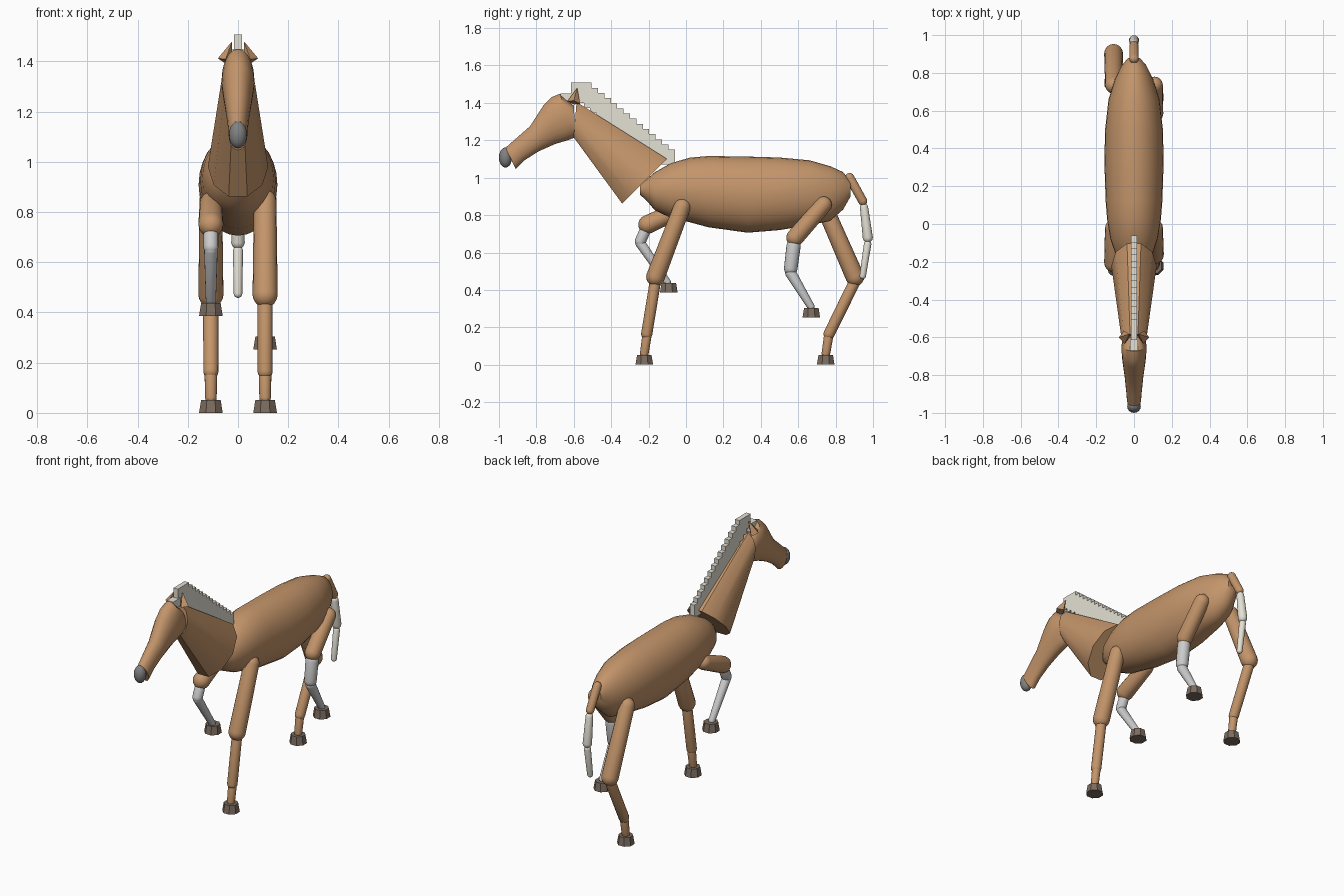
import bpy, bmesh, math
from mathutils import Vector

if "Cube" in bpy.data.objects:
    bpy.data.objects.remove(bpy.data.objects["Cube"])


def material(name, rgb):
    m = bpy.data.materials.new(name)
    m.diffuse_color = (*rgb, 1)
    m.use_nodes = True
    m.node_tree.nodes["Principled BSDF"].inputs["Base Color"].default_value = m.diffuse_color
    return m


COAT = material("coat", (0.55, 0.30, 0.145))
HAIR = material("hair", (0.78, 0.75, 0.66))
HOOF = material("hoof", (0.20, 0.15, 0.115))
NOSE = material("nose", (0.22, 0.22, 0.22))


def finish(name, bm, mat=None, angle=40):
    bmesh.ops.recalc_face_normals(bm, faces=bm.faces)
    me = bpy.data.meshes.new(name)
    bm.to_mesh(me)
    bm.free()
    ob = bpy.data.objects.new(name, me)
    bpy.context.collection.objects.link(ob)
    if mat:
        me.materials.append(mat)
    if angle:
        bpy.context.view_layer.objects.active = ob
        ob.select_set(True)
        bpy.ops.object.shade_smooth_by_angle(angle=math.radians(angle))
        ob.select_set(False)
    return ob


def loft(name, rings, sides, mat=None, angle=40, turn=0.0):
    """Rings are (centre, half axis u, half axis v), bridged and capped."""
    bm = bmesh.new()
    loops = []
    for c, u, v in rings:
        ts = [math.tau * (i + turn) / sides for i in range(sides)]
        loops.append([bm.verts.new(c + u * math.cos(t) + v * math.sin(t)) for t in ts])
    for a, b in zip(loops, loops[1:]):
        for i in range(sides):
            j = (i + 1) % sides
            bm.faces.new((a[i], a[j], b[j], b[i]))
    bm.faces.new(loops[0])
    bm.faces.new(loops[-1])
    return finish(name, bm, mat, angle)


def sections(name, rows, sides, mat, turn=0.0):
    """Rows are (top y, top z, bottom y, bottom z, half width)."""
    rings = []
    for ty, tz, by, bz, w in rows:
        t, b = Vector((0, ty, tz)), Vector((0, by, bz))
        rings.append(((t + b) / 2, Vector((w, 0, 0)), (t - b) / 2))
    return loft(name, rings, sides, mat, turn=turn)


def limb(name, x, p, q, r0, r1, mat=None):
    """Tapered rod with round ends between two (y, z) points."""
    a, b = Vector((x, *p)), Vector((x, *q))
    d = (b - a).normalized()
    n = Vector((1, 0, 0)).cross(d)
    prof = []
    for k in range(5):
        t = math.radians(8 + 82 * k / 4)
        prof.append((a - d * r0 * math.cos(t), r0 * math.sin(t)))
    for k in range(5):
        t = math.radians(90 - 82 * k / 4)
        prof.append((b + d * r1 * math.cos(t), r1 * math.sin(t)))
    return loft(name, [(c, Vector((r, 0, 0)), n * r) for c, r in prof], 16, mat)


def hoof(name, x, y, z):
    rings = [(Vector((x, y, z + h)), Vector((r, 0, 0)), Vector((0, r, 0)))
             for h, r in ((0, 0.051), (0.052, 0.042))]
    return loft(name, rings, 8, HOOF, angle=0, turn=0.5)


def box(name, size, centre, mat):
    bm = bmesh.new()
    bmesh.ops.create_cube(bm, size=1)
    bmesh.ops.scale(bm, vec=size, verts=bm.verts)
    bmesh.ops.translate(bm, vec=centre, verts=bm.verts)
    return finish(name, bm, mat, 0)


# Barrel body: y, top z, bottom z, half width
body = [(-.246, .96, .91, .03), (-.20, 1.0, .865, .07), (-.166, 1.03, .825, .095),
        (-.08, 1.078, .785, .125), (.02, 1.107, .762, .142), (.12, 1.116, .735, .15),
        (.33, 1.113, .706, .157), (.50, 1.108, .72, .153), (.66, 1.093, .747, .135),
        (.77, 1.062, .768, .10), (.84, 1.03, .83, .065), (.88, .98, .90, .03)]
sections("body", [(y, t, y, b, w) for y, t, b, w in body], 28, COAT)

# Neck and head
sections("neck", [(-.096, 1.107, -.348, .856, .12), (-.585, 1.41, -.6, 1.21, .068)],
         10, COAT, turn=0)
sections("head", [(-.965, 1.16, -.91, 1.046, .037), (-.92, 1.20, -.862, 1.094, .041),
                  (-.834, 1.275, -.79, 1.14, .049), (-.76, 1.39, -.70, 1.18, .061),
                  (-.72, 1.43, -.65, 1.195, .065), (-.674, 1.449, -.60, 1.212, .065),
                  (-.60, 1.385, -.59, 1.225, .058)], 20, COAT)

# Nose
bm = bmesh.new()
bmesh.ops.create_uvsphere(bm, u_segments=16, v_segments=10, radius=1)
bmesh.ops.scale(bm, vec=(.036, .035, .054), verts=bm.verts)
bmesh.ops.translate(bm, vec=(0, -.965, 1.108), verts=bm.verts)
finish("nose", bm, NOSE, 60)

# Ears leaning inward
for s, side in ((1, "right"), (-1, "left")):
    base, tip = Vector((s * .052, -.6, 1.402)), Vector((s * .025, -.583, 1.476))
    d = (tip - base).normalized()
    v = d.cross(Vector((0, 1, 0))).normalized()
    u = v.cross(d)
    loft("ear_" + side, [(base, u * .035, v * .03), (tip, u * .002, v * .002)], 4, COAT, 0)

# Stepped mane and forelock
for i in range(14):
    f = i / 13
    box(f"mane_{i + 1}", (.03, .11, .08), (0, -.56 + .445 * f, 1.468 - .358 * f), HAIR)
box("forelock", (.044, .07, .05), (0, -.635, 1.425), HAIR)

# Legs: x, segments (name, start, end, radii, material), hoof position
X = .108
legs = {
    "front_right": (X, [("upper", (-.02, .845), (-.163, .47), .045, .05, COAT),
                        ("lower", (-.165, .44), (-.21, .165), .03, .03, COAT),
                        ("pastern", (-.21, .15), (-.223, .06), .025, .023, COAT)], (-.223, 0)),
    "front_left": (-X, [("upper", (-.02, .835), (-.205, .75), .045, .05, COAT),
                        ("knee", (-.222, .71), (-.244, .66), .03, .03, None),
                        ("lower", (-.244, .65), (-.10, .44), .027, .02, None)], (-.092, .386)),
    "back_right": (X, [("upper", (.735, .855), (.583, .68), .045, .047, COAT),
                       ("hock", (.575, .635), (.56, .515), .038, .036, None),
                       ("lower", (.56, .49), (.668, .31), .03, .02, None)], (.67, .252)),
    "back_left": (-X, [("upper", (.735, .855), (.903, .47), .045, .05, COAT),
                       ("lower", (.90, .44), (.765, .165), .031, .03, COAT),
                       ("pastern", (.762, .15), (.748, .06), .025, .023, COAT)], (.747, 0)),
}
for leg, (x, parts, (hy, hz)) in legs.items():
    for part, p, q, r0, r1, mat in parts:
        limb(f"{leg}_{part}_leg", x, p, q, r0, r1, mat)
    hoof(f"{leg}_hoof", x, hy, hz)

# Tail
limb("tail_root", 0, (.875, 1.0), (.945, .875), .025, .024, COAT)
limb("tail_upper", 0, (.952, .84), (.972, .68), .022, .027, HAIR)
limb("tail_lower", 0, (.971, .645), (.945, .475), .02, .017, HAIR)
